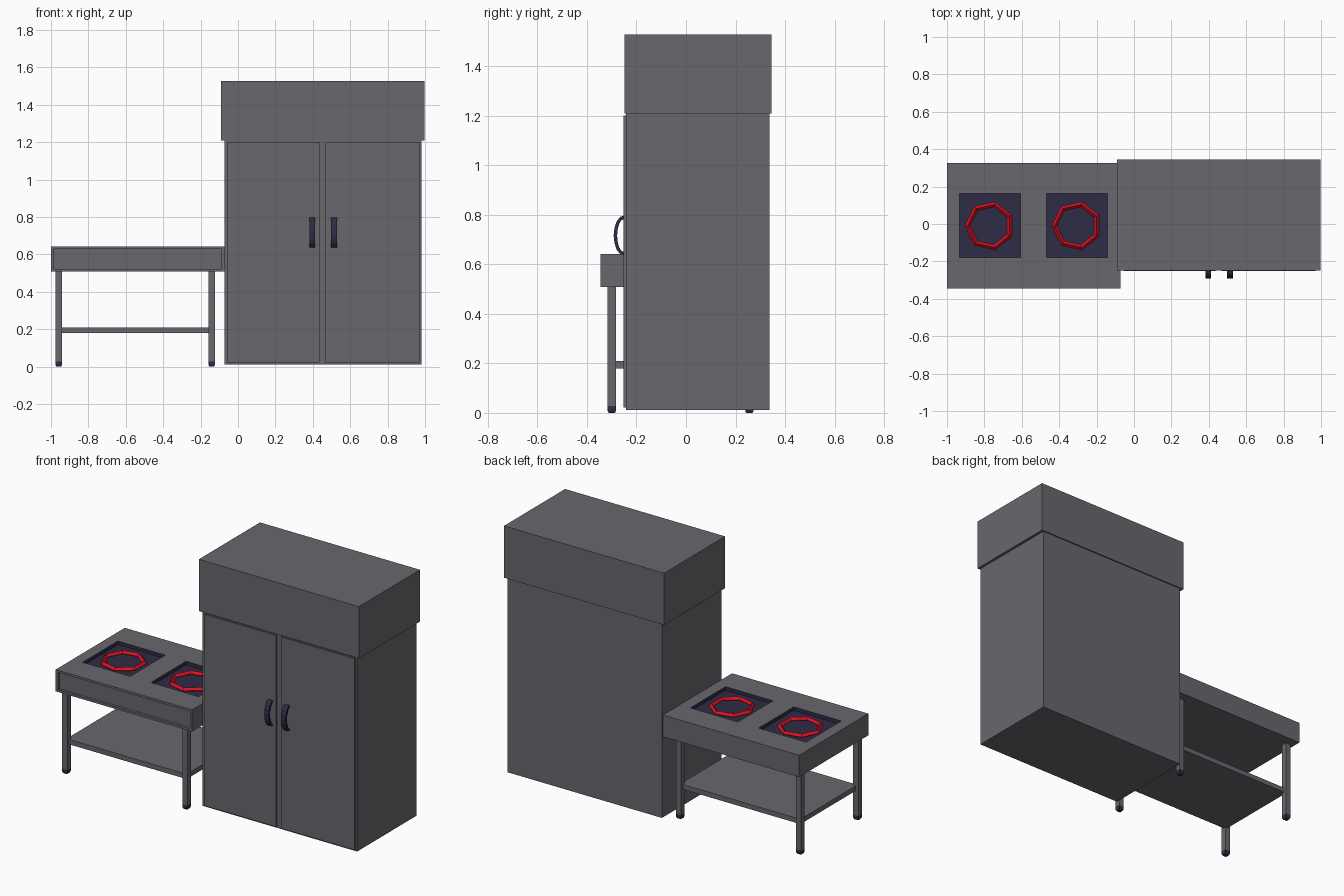
import bpy, bmesh, math

if "Cube" in bpy.data.objects:
    bpy.data.objects.remove(bpy.data.objects["Cube"])


def material(name, rgb):
    m = bpy.data.materials.new(name)
    m.diffuse_color = (*rgb, 1)
    m.use_nodes = True
    m.node_tree.nodes["Principled BSDF"].inputs["Base Color"].default_value = m.diffuse_color
    return m


STEEL = material("steel", (0.14, 0.14, 0.155))
DARK = material("dark_enamel", (0.028, 0.025, 0.06))
RED = material("hot_red", (0.75, 0.005, 0.015))


def finish(name, bm, mat):
    bmesh.ops.recalc_face_normals(bm, faces=bm.faces)
    me = bpy.data.meshes.new(name)
    bm.to_mesh(me)
    bm.free()
    ob = bpy.data.objects.new(name, me)
    bpy.context.collection.objects.link(ob)
    me.materials.append(mat)
    return ob


def box(name, x0, x1, y0, y1, z0, z1, mat=STEEL, taper=1.0):
    bm = bmesh.new()
    bmesh.ops.create_cube(bm, size=1)
    cx, cy = (x0 + x1) / 2, (y0 + y1) / 2
    for v in bm.verts:
        k = taper if v.co.z < 0 else 1
        v.co = (cx + v.co.x * (x1 - x0) * k, cy + v.co.y * (y1 - y0) * k,
                z0 + (v.co.z + 0.5) * (z1 - z0))
    return finish(name, bm, mat)


def cut(target, cutter):
    mod = target.modifiers.new("recess", 'BOOLEAN')
    mod.operation = 'DIFFERENCE'
    mod.solver = 'EXACT'
    mod.material_mode = 'TRANSFER'
    mod.object = cutter
    bpy.context.view_layer.objects.active = target
    bpy.ops.object.modifier_apply(modifier=mod.name)
    bpy.data.objects.remove(cutter)


def ring(name, cx, cy, cz, major, minor, sides=7, section=4):
    bm = bmesh.new()
    loops = []
    for i in range(sides):
        a = math.pi + 2 * math.pi * i / sides
        loop = []
        for j in range(section):
            b = 2 * math.pi * j / section
            r = major + minor * math.cos(b)
            loop.append(bm.verts.new((cx + r * math.cos(a), cy + r * math.sin(a),
                                      cz + minor * math.sin(b))))
        loops.append(loop)
    for i in range(sides):
        p, q = loops[i], loops[(i + 1) % sides]
        for j in range(section):
            k = (j + 1) % section
            bm.faces.new((p[j], q[j], q[k], p[k]))
    return finish(name, bm, RED)


def handle(name, x0, x1, y, zc, half, depth, thick, steps=8):
    bm = bmesh.new()
    rows = []
    for i in range(steps + 1):
        a = math.pi * i / steps
        c, s = math.cos(a), math.sin(a)
        outer = (y - depth * s, zc + half * c)
        inner = (y - (depth - thick) * s, zc + (half - thick) * c)
        rows.append([bm.verts.new((x, *p)) for x, p in
                     ((x0, outer), (x1, outer), (x1, inner), (x0, inner))])
    for p, q in zip(rows, rows[1:]):
        for j in range(4):
            k = (j + 1) % 4
            bm.faces.new((p[j], p[k], q[k], q[j]))
    bm.faces.new(rows[0])
    bm.faces.new(rows[-1])
    return finish(name, bm, DARK)


# Stove table top with front panel recess and two burner wells
top = box("stove_top", -1.0, -0.072, -0.345, 0.327, 0.508, 0.642)
cut(top, box("panel_cutter", -0.985, -0.087, -0.4, -0.33, 0.522, 0.628))
for side, cx in (("left", -0.77), ("right", -0.305)):
    cut(top, box("well_cutter", cx - 0.162, cx + 0.162, -0.18, 0.162, 0.62, 0.7, DARK))
    ring(side + "_burner_ring", cx - 0.002, -0.01, 0.625, 0.118, 0.014)

# Legs, feet and lower shelf
for sx, lx in (("left", -0.9585), ("right", -0.1405)):
    for sy, ly in (("front", -0.2995), ("back", 0.256)):
        h = 0.0172
        box(f"{sy}_{sx}_leg", lx - h, lx + h, ly - h, ly + h, 0.028, 0.51)
        box(f"{sy}_{sx}_foot", lx - h, lx + h, ly - h, ly + h, 0.01, 0.028, DARK)
        box(f"{sy}_{sx}_foot_tip", lx - h, lx + h, ly - h, ly + h, 0, 0.01, DARK, 0.75)
box("lower_shelf", -0.9585, -0.1405, -0.2995, 0.256, 0.18, 0.21)

# Cabinet body, overhanging upper box and doors
box("cabinet_body", -0.072, 0.981, -0.242, 0.337, 0.012, 1.208)
box("cabinet_top_box", -0.092, 0.998, -0.249, 0.345, 1.208, 1.527)
for side, x0, x1, hx in (("left", -0.056, 0.436, 0.398), ("right", 0.469, 0.97, 0.513)):
    box(side + "_door", x0, x1, -0.252, -0.24, 0.022, 1.2)
    handle(side + "_door_handle", hx - 0.015, hx + 0.015, -0.25, 0.716, 0.081, 0.042, 0.014)
